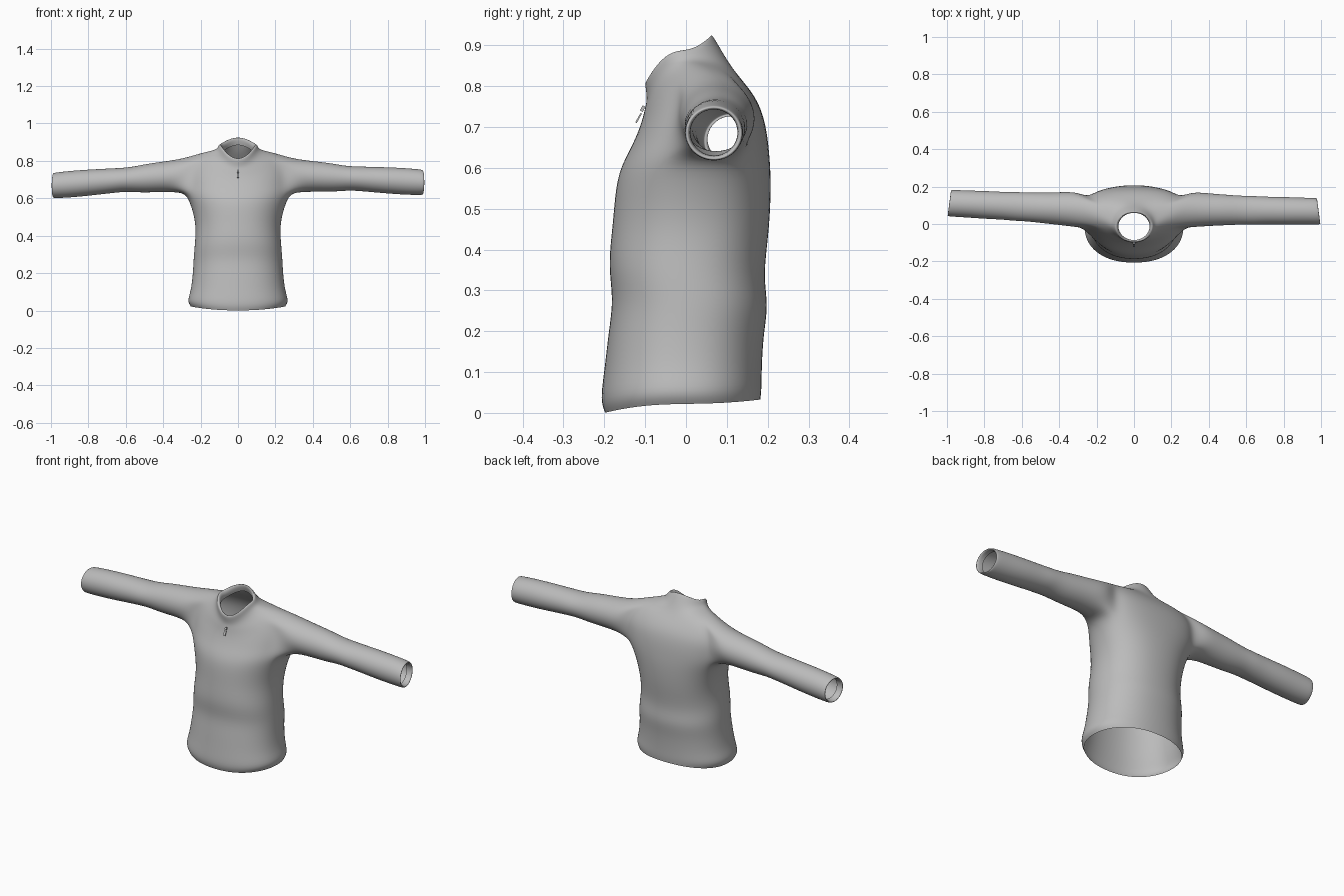
import bpy, bmesh, math

SEG, ARM = 24, 16            # sides of torso rings and sleeve rings
ROW0, ROW1 = 8, 12           # torso rings bounding the armholes

fabric = bpy.data.materials.new("grey_fabric")
fabric.diffuse_color = (0.5, 0.5, 0.5, 1)

# torso rings: front z, front y, back z, back y, half width, side z, side y shift
TORSO = [
    (0.000, -0.200, 0.033, 0.184, 0.255, 0.022, 0.0),
    (0.030, -0.212, 0.060, 0.187, 0.274, 0.050, 0.0),
    (0.100, -0.202, 0.105, 0.187, 0.254, 0.105, 0.0),
    (0.200, -0.191, 0.190, 0.191, 0.243, 0.195, 0.0),
    (0.280, -0.179, 0.265, 0.204, 0.240, 0.270, 0.0),
    (0.360, -0.193, 0.335, 0.190, 0.233, 0.350, 0.0),
    (0.460, -0.181, 0.450, 0.206, 0.225, 0.455, 0.01),
    (0.560, -0.174, 0.560, 0.210, 0.250, 0.555, 0.02),
    (0.610, -0.158, 0.625, 0.206, 0.280, 0.625, 0.03),
    (0.650, -0.136, 0.690, 0.199, 0.282, 0.680, 0.035),
    (0.690, -0.118, 0.745, 0.185, 0.280, 0.740, 0.04),
    (0.720, -0.108, 0.785, 0.162, 0.265, 0.800, 0.04),
    (0.745, -0.102, 0.815, 0.137, 0.215, 0.838, 0.035),
    (0.763, -0.097, 0.843, 0.115, 0.145, 0.854, 0.015),
    (0.783, -0.098, 0.873, 0.096, 0.112, 0.864, 0.0),
    (0.808, -0.102, 0.915, 0.072, 0.104, 0.885, 0.0),
    (0.815, -0.094, 0.930, 0.062, 0.094, 0.890, 0.0),
    (0.803, -0.085, 0.915, 0.058, 0.082, 0.870, 0.0),
    (0.785, -0.088, 0.885, 0.068, 0.086, 0.845, 0.0),
]
# sleeve rings: distance out, half depth, half height
SLEEVE = [
    (0.31, 0.097, 0.092), (0.40, 0.089, 0.084), (0.50, 0.083, 0.079),
    (0.58, 0.078, 0.067), (0.64, 0.079, 0.067), (0.70, 0.075, 0.069),
    (0.80, 0.076, 0.072), (0.90, 0.073, 0.073), (0.975, 0.073, 0.070),
    (0.990, 0.070, 0.067), (0.985, 0.060, 0.058), (0.955, 0.059, 0.058),
]


def torso_ring(bm, zf, yf, zb, yb, w, zs, shift):
    """Rounded oval ring whose front, back and sides sit at their own heights."""
    ring = []
    for i in range(SEG):
        a = 2 * math.pi * i / SEG
        c, s = math.cos(a), math.sin(a)
        e = 0.9 if zs < 0.8 else 1.0
        px = math.copysign(abs(c) ** e, c)
        py = math.copysign(abs(s) ** e, s)
        z = zs * c * c + (zb if s > 0 else zf) * s * s
        y = (yf + yb) / 2 + py * (yb - yf) / 2 + shift * c * c
        ring.append(bm.verts.new((w * px, y, z)))
    return ring


def skin(bm, r0, r1, skip=()):
    """Join two equal rings with quads."""
    n = len(r0)
    for i in range(n):
        if i not in skip:
            j = (i + 1) % n
            bm.faces.new((r0[i], r0[j], r1[j], r1[i]))


def add_sleeve(bm, rows, side):
    """Grow a sleeve from the square armhole on one side."""
    angles = [2 * math.pi * k / ARM for k in range(ARM)]
    grid = lambda v: max(-2, min(2, round(2 * math.sqrt(2) * v)))
    loop = []
    for a in angles:
        j = grid(math.cos(a))
        col = j if side > 0 else SEG // 2 - j
        loop.append(rows[ROW0 + 2 + grid(math.sin(a))][col % SEG])
    # the sleeves droop and sweep back by slightly different amounts
    y_end, z_end = (0.068, 0.685) if side > 0 else (0.112, 0.668)
    for x, ry, rz in SLEEVE:
        t = (x - 0.31) / 0.68
        yc, zc = 0.078 + (y_end - 0.078) * t, 0.723 + (z_end - 0.723) * t
        ring = []
        for a in angles:
            c, s = math.cos(a), math.sin(a)
            slant = -0.02 * s * (1 - t) - 0.009 * c * t
            ring.append(bm.verts.new((side * (x + slant), yc + ry * c, zc + rz * s)))
        skin(bm, loop, ring)
        loop = ring


# sweater shell, open at hem, cuffs and collar
bm = bmesh.new()
rows = [torso_ring(bm, *r) for r in TORSO]
holes = {c % SEG for c in (-2, -1, 0, 1, 10, 11, 12, 13)}
for k in range(len(rows) - 1):
    skin(bm, rows[k], rows[k + 1], holes if ROW0 <= k < ROW1 else ())
for side in (1, -1):
    add_sleeve(bm, rows, side)
bmesh.ops.delete(bm, geom=[v for v in bm.verts if not v.link_faces], context='VERTS')
bmesh.ops.recalc_face_normals(bm, faces=bm.faces)
for f in bm.faces:
    f.smooth = True
mesh = bpy.data.meshes.new("sweater")
bm.to_mesh(mesh)
bm.free()
mesh.materials.append(fabric)
sweater = bpy.data.objects.new("sweater", mesh)
bpy.context.collection.objects.link(sweater)
sub = sweater.modifiers.new("smooth", 'SUBSURF')
sub.levels = sub.render_levels = 2


def box(name, loc, size, tilt):
    bpy.ops.mesh.primitive_cube_add(size=1, location=loc, rotation=(tilt, 0, 0))
    ob = bpy.context.object
    ob.name = name
    ob.scale = size
    ob.data.materials.append(fabric)


# small zip fastener below the collar
box("zip_slider", (0, -0.106, 0.745), (0.010, 0.008, 0.014), -0.5)
box("zip_pull", (0, -0.116, 0.722), (0.012, 0.004, 0.026), -0.5)
